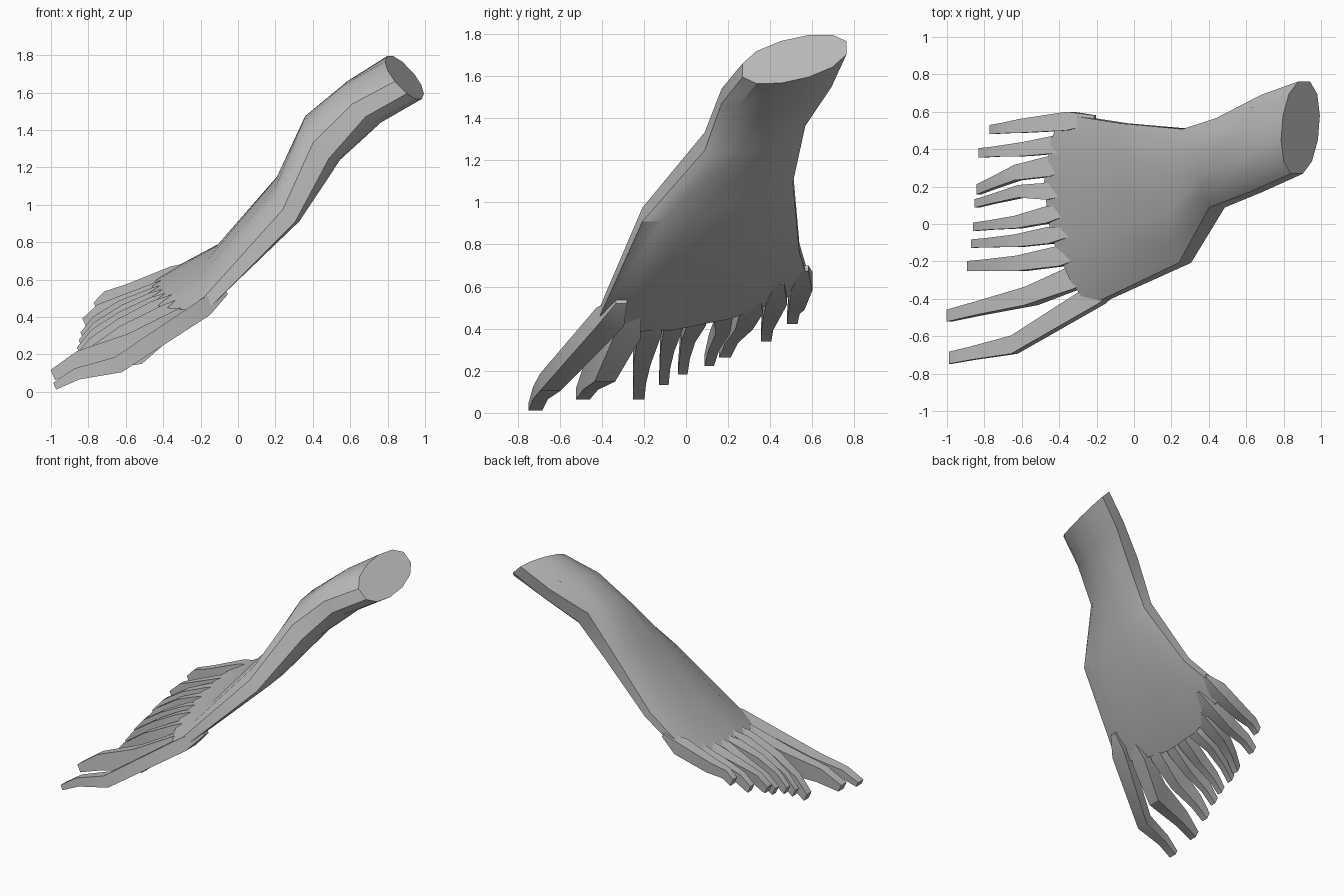
import bpy
import math
from mathutils import Vector

cube = bpy.data.objects.get("Cube")
if cube:
    bpy.data.objects.remove(cube, do_unlink=True)

skin = bpy.data.materials.new("plain_grey")
skin.use_nodes = True
skin.diffuse_color = (0.5, 0.5, 0.5, 1)
skin.node_tree.nodes["Principled BSDF"].inputs["Base Color"].default_value = (0.5, 0.5, 0.5, 1)


def loft(name, rings, angle):
    """Skin a list of equal rings into a closed, capped body."""
    n = len(rings[0])
    verts = [p for ring in rings for p in ring]
    faces = [tuple(range(n)), tuple(reversed(range(len(verts) - n, len(verts))))]
    for r in range(len(rings) - 1):
        for i in range(n):
            a, b = r * n + i, r * n + (i + 1) % n
            faces.append((a, a + n, b + n, b))
    mesh = bpy.data.meshes.new(name)
    mesh.from_pydata(verts, [], faces)
    mesh.materials.append(skin)
    obj = bpy.data.objects.new(name, mesh)
    bpy.context.collection.objects.link(obj)
    bpy.ops.object.select_all(action="DESELECT")
    obj.select_set(True)
    bpy.context.view_layer.objects.active = obj
    bpy.ops.object.mode_set(mode="EDIT")
    bpy.ops.mesh.select_all(action="SELECT")
    bpy.ops.mesh.normals_make_consistent(inside=False)
    bpy.ops.object.mode_set(mode="OBJECT")
    bpy.ops.object.shade_smooth_by_angle(angle=math.radians(angle))
    return obj


def arm_ring(front, back, up, down, power, reach, sides=12):
    """Flattened oval between the front and back edges of the arm."""
    front, back = Vector(front), Vector(back)
    normal = Vector((-0.7, 0, 0.71))
    ring = []
    for i in range(sides):
        t = (i + 0.5) * math.tau / sides
        u = (1 - math.cos(t)) / 2
        s = math.sin(t)
        lift = up * s ** power if s > 0 else -down * (-s) ** power
        bow = Vector((-1, 0, -0.5)) * reach * 4 * u * (1 - u)
        ring.append(front.lerp(back, u) + normal * lift + bow)
    return ring


def finger_ring(centre, width, depth):
    """Four-sided finger section, taller than it is wide."""
    side = Vector((0, width / 2, 0))
    rise = Vector((-0.4, 0, 0.9)) * depth / 2
    return [centre + side + rise, centre - side + rise,
            centre - side - rise, centre + side - rise]


# Wrist and palm: front edge, back edge, top and bottom swell, squareness, bow
sections = [
    ((.87, .26, 1.625), (.91, .77, 1.735), .145, .145, .85, 0),
    ((.65, .16, 1.5), (.72, .7, 1.58), .16, .13, .8, 0),
    ((.45, .08, 1.28), (.49, .575, 1.4), .17, .12, .65, 0),
    ((.28, -.22, .93), (.3, .52, 1.12), .13, .08, .6, 0),
    ((-.15, -.42, .49), (-.05, .555, .79), .065, .065, .55, .03),
    ((-.22, -.45, .42), (-.36, .605, .63), .05, .05, .5, .15),
]
loft("wrist_and_palm", [arm_ring(*s) for s in sections], 30)

# Fingers, front to back: base, middle, tip, base width, middle and tip depth
fingers = [
    ((-.17, -.36, .455), (-.64, -.645, .145), (-.98, -.715, .03), .13, .09, .04),
    ((-.3, -.28, .4), (-.55, -.385, .23), (-.99, -.49, .09), .13, .18, .06),
    ((-.38, -.17, .42), (-.6, -.21, .29), (-.88, -.225, .09), .11, .14, .06),
    ((-.44, -.06, .44), (-.62, -.09, .34), (-.86, -.105, .16), .09, .11, .06),
    ((-.45, .05, .46), (-.62, .01, .38), (-.85, -.015, .21), .09, .1, .06),
    ((-.45, .175, .485), (-.6, .175, .42), (-.84, .11, .25), .09, .1, .06),
    ((-.43, .31, .515), (-.62, .275, .44), (-.83, .185, .29), .11, .1, .06),
    ((-.37, .43, .56), (-.58, .4, .48), (-.82, .38, .365), .1, .1, .06),
    ((-.34, .55, .625), (-.59, .525, .53), (-.76, .505, .45), .1, .09, .06),
]
for i, (base, mid, tip, width, depth, end) in enumerate(fingers):
    base, mid, tip = Vector(base), Vector(mid), Vector(tip)
    root = base + (base - mid).normalized() * 0.12 + Vector((0.02, 0, 0.02))
    knee = mid.lerp(tip, 0.65) + Vector((0, 0, 0.025))
    rings = [finger_ring(root, width * 0.4, 0.03),
             finger_ring(base, width, 0.1),
             finger_ring(mid, width * 0.75, depth),
             finger_ring(knee, width * 0.55, (depth + end) / 2),
             finger_ring(tip, width * 0.5, end)]
    loft(f"finger_{i + 1}", rings, 30)
